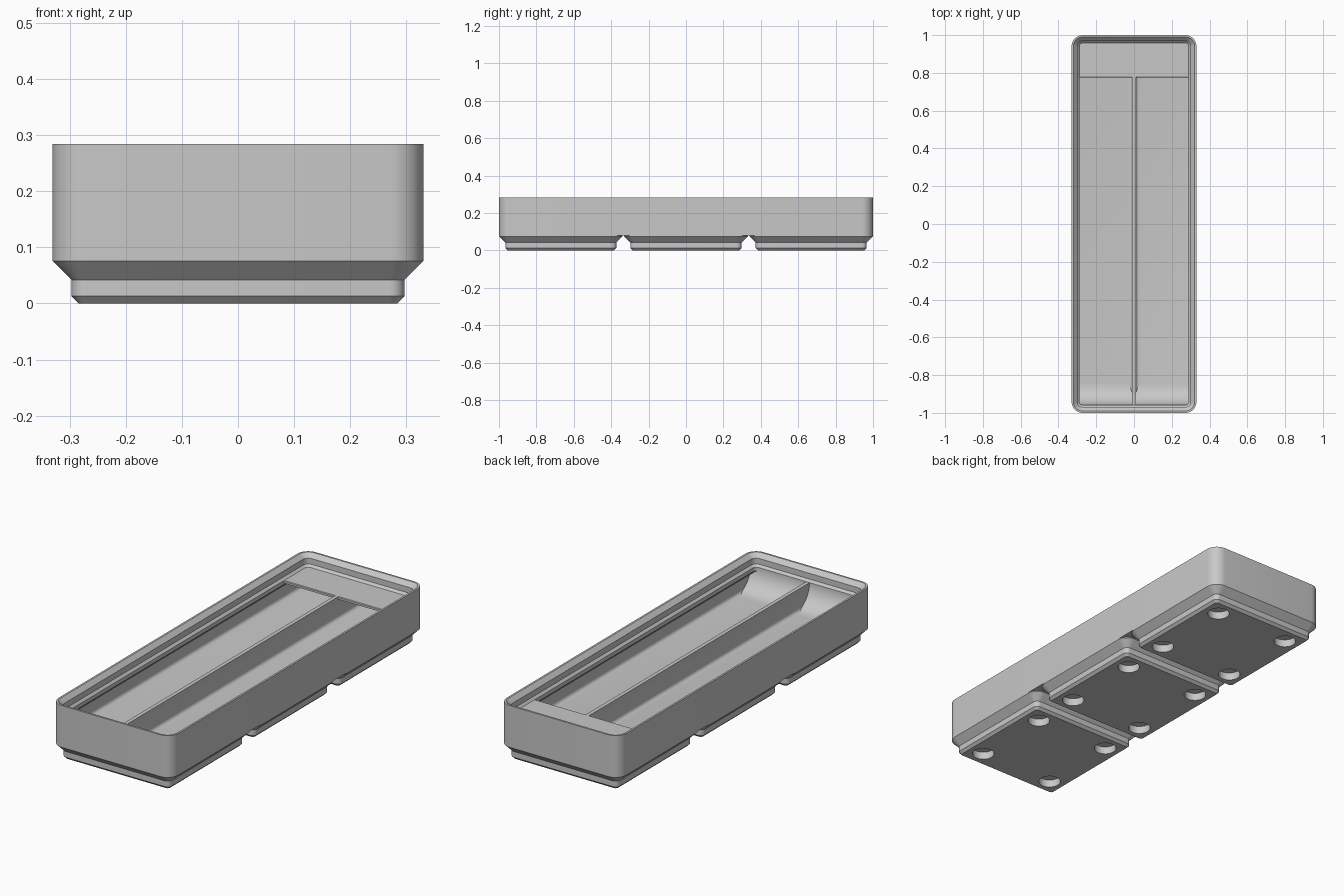
import bpy, bmesh, math
from mathutils import Vector

S = 2 / 125.5            # millimetres to scene units
HALF_X, HALF_Y = 20.75, 62.75
FLOOR, LEDGE, TOP = 7, 14, 17.8

old = bpy.data.objects.get("Cube")
if old:
    bpy.data.objects.remove(old, do_unlink=True)

grey = bpy.data.materials.new("plain grey")
grey.use_nodes = True
colour = (0.58, 0.58, 0.58, 1)
grey.diffuse_color = colour
for node in grey.node_tree.nodes:
    if node.type == 'BSDF_PRINCIPLED':
        node.inputs["Base Color"].default_value = colour


def finish(name, bm):
    """Turn a bmesh in millimetres into a scaled, coloured object."""
    bmesh.ops.recalc_face_normals(bm, faces=bm.faces)
    bmesh.ops.scale(bm, vec=(S, S, S), verts=bm.verts)
    mesh = bpy.data.meshes.new(name)
    bm.to_mesh(mesh)
    bm.free()
    mesh.materials.append(grey)
    obj = bpy.data.objects.new(name, mesh)
    bpy.context.collection.objects.link(obj)
    return obj


def smooth(obj):
    bpy.ops.object.select_all(action='DESELECT')
    obj.select_set(True)
    bpy.context.view_layer.objects.active = obj
    bpy.ops.object.shade_smooth_by_angle(angle=math.radians(30))


def arc(cx, cy, r, start, end, n):
    angles = [math.radians(start + (end - start) * i / n) for i in range(n + 1)]
    return [(cx + r * math.cos(a), cy + r * math.sin(a)) for a in angles]


def rounded_rect(hx, hy, r, n=10):
    pts = []
    for i, (sx, sy) in enumerate([(1, 1), (-1, 1), (-1, -1), (1, -1)]):
        pts += arc(sx * (hx - r), sy * (hy - r), r, 90 * i, 90 * i + 90, n)
    return pts


def loft(name, hx, hy, profile, y=0):
    """Skin rounded rectangles given as (inset, height), capped at both ends."""
    bm = bmesh.new()
    rings = [[bm.verts.new((px, py + y, z))
              for px, py in rounded_rect(hx - inset, hy - inset, 3.75 - inset)]
             for inset, z in profile]
    for a, b in zip(rings, rings[1:]):
        for i in range(len(a)):
            j = (i + 1) % len(a)
            bm.faces.new((a[i], a[j], b[j], b[i]))
    bm.faces.new(rings[0])
    bm.faces.new(rings[-1])
    return finish(name, bm)


def extrude(name, points, lo, hi, place):
    """Extrude a 2D outline; place(u, v, t) gives the 3D point."""
    bm = bmesh.new()
    face = bm.faces.new([bm.verts.new(place(u, v, lo)) for u, v in points])
    made = bmesh.ops.extrude_face_region(bm, geom=[face])["geom"]
    move = Vector(place(0, 0, hi)) - Vector(place(0, 0, lo))
    bmesh.ops.translate(bm, vec=move,
                        verts=[g for g in made if isinstance(g, bmesh.types.BMVert)])
    smooth(finish(name, bm))


def along_x(u, v, t):
    return (t, u, v)


def along_y(u, v, t):
    return (u, t, v)


# Tray shell: outer wall, stacking lip, inner wall, rounded floor edge
shell = [(0, 5), (0, TOP), (0.6, TOP), (1.9, 16.5), (1.9, 14.7),
         (2.6, LEDGE), (2.6, 12.8), (1, 11.2)]
shell += arc(2.1, FLOOR + 1.1, 1.1, 180, 270, 6)
smooth(loft("tray_shell", HALF_X, HALF_Y, shell))

# Three stepped feet, each with four round sockets underneath
foot_profile = [(2.95, 0), (2.15, 0.8), (2.15, 2.6), (0, 4.75), (0, 5)]
for k, label in enumerate(("front", "middle", "back")):
    y = 42 * (k - 1)
    foot = loft(label + "_foot", HALF_X, HALF_X, foot_profile, y)
    bm = bmesh.new()
    for sx in (-13, 13):
        for sy in (-13, 13):
            made = bmesh.ops.create_cone(bm, cap_ends=True, segments=40,
                                         radius1=3.25, radius2=3.25, depth=4.8)
            bmesh.ops.translate(bm, verts=made["verts"], vec=(sx, y + sy, 0))
    cutter = finish("socket_cutter", bm)
    cutter.hide_render = True
    cut = foot.modifiers.new("sockets", 'BOOLEAN')
    cut.operation, cut.solver, cut.object = 'DIFFERENCE', 'EXACT', cutter
    smooth(foot)
    bpy.ops.object.modifier_apply(modifier=cut.name)
    bpy.data.objects.remove(cutter, do_unlink=True)
    smooth(foot)

# Lengthwise divider with rounded joins to the floor
right = arc(1.7, FLOOR + 1.1, 1.1, 270, 180, 6) + [(0.6, LEDGE - 0.02)]
left = [(-u, v) for u, v in reversed(right)]
extrude("divider", right + left, -62, 62, along_y)

# Curved scoop inside the front wall
radius = LEDGE - FLOOR
scoop = [(-61.2, FLOOR), (-61.2, LEDGE)]
scoop += arc(-60.15 + radius, LEDGE, radius, 180, 270, 16)
extrude("front_scoop", scoop, -19.9, 19.9, along_x)

# Label shelf at the back, sloping underneath to the wall
shelf = [(61.2, LEDGE), (48.8, LEDGE), (48.6, LEDGE - 0.2),
         (48.6, LEDGE - 0.8), (61.2, LEDGE - 6)]
extrude("label_shelf", shelf, -19.9, 19.9, along_x)
